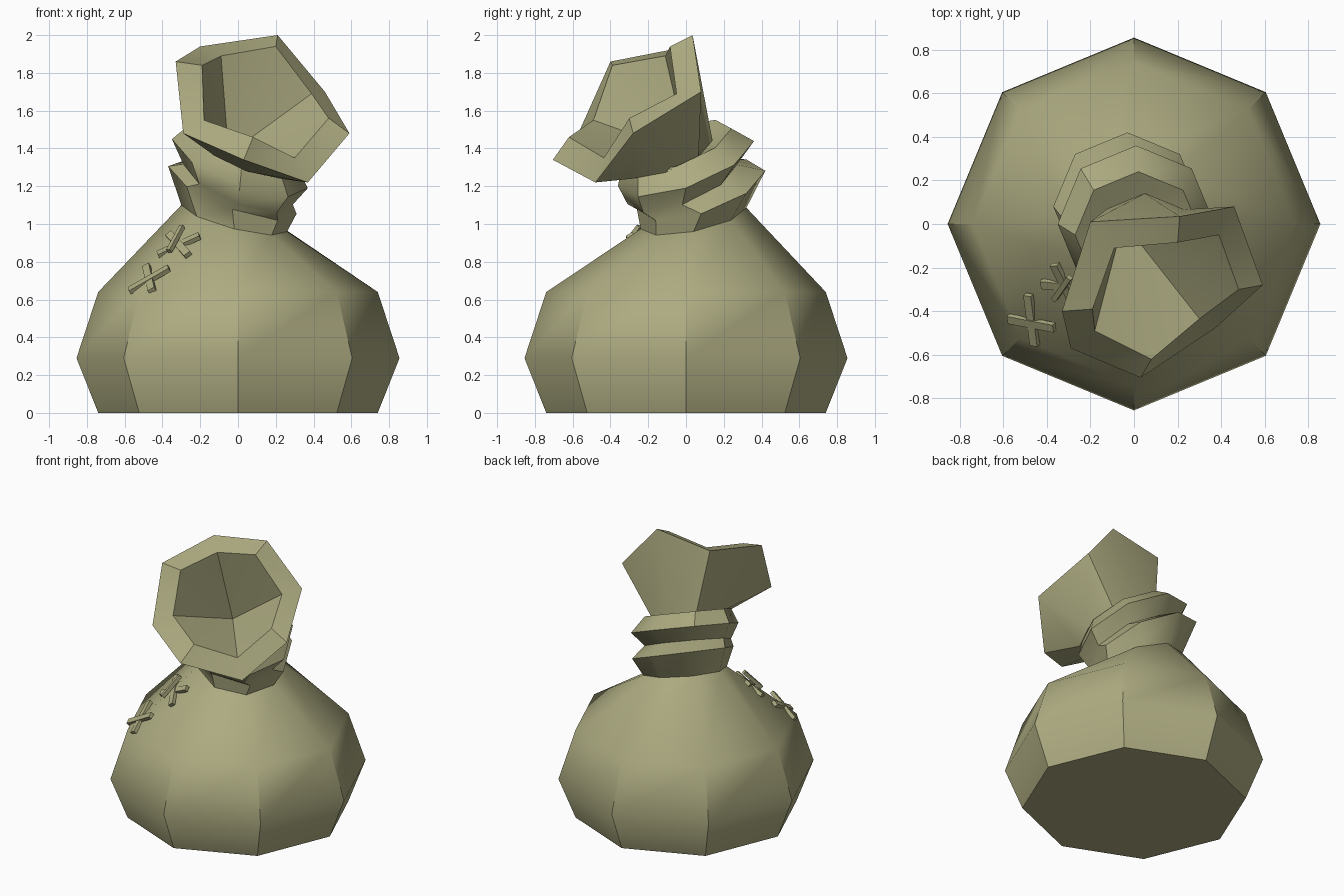
import bpy
import bmesh
import math
from mathutils import Vector, Matrix

cube = bpy.data.objects.get("Cube")
if cube:
    bpy.data.objects.remove(cube, do_unlink=True)

SIDES = 8

cloth = bpy.data.materials.new("khaki_cloth")
cloth.use_nodes = True
khaki = (0.42, 0.41, 0.22, 1)
cloth.diffuse_color = khaki
cloth.node_tree.nodes["Principled BSDF"].inputs["Base Color"].default_value = khaki


def ring(x, y, z, radius, lean_x=0, lean_y=0):
    """Octagon loop lying in a leaning plane."""
    loop = []
    for i in range(SIDES):
        a = math.tau * i / SIDES
        dx, dy = radius * math.cos(a), radius * math.sin(a)
        loop.append(Vector((x + dx, y + dy, z + dx * lean_x + dy * lean_y)))
    return loop


def finish(name, bm, smooth=True):
    mesh = bpy.data.meshes.new(name)
    bm.to_mesh(mesh)
    bm.free()
    mesh.materials.append(cloth)
    obj = bpy.data.objects.new(name, mesh)
    bpy.context.collection.objects.link(obj)
    if smooth:
        bpy.ops.object.select_all(action="DESELECT")
        obj.select_set(True)
        bpy.context.view_layer.objects.active = obj
        bpy.ops.object.shade_smooth_by_angle(angle=math.radians(40))
    return obj


def skin(name, loops, floor=False, apex=None):
    """Bridge loops from first to last, with an optional floor and end point."""
    bm = bmesh.new()
    rows = [[bm.verts.new(p) for p in loop] for loop in loops]
    for low, high in zip(rows, rows[1:]):
        for i in range(SIDES):
            j = (i + 1) % SIDES
            bm.faces.new((low[i], low[j], high[j], high[i]))
    if floor:
        bm.faces.new(rows[0][::-1])
    if apex:
        tip = bm.verts.new(apex)
        for i in range(SIDES):
            bm.faces.new((rows[-1][i], rows[-1][(i + 1) % SIDES], tip))
    return finish(name, bm)


# Sack body up to the leaning neck
neck = ring(-0.02, 0.04, 1.03, 0.28, -0.25, 0.2)
skin("sack_body", [ring(0, 0, 0, 0.74), ring(0, 0, 0.29, 0.855),
                   ring(0, 0, 0.64, 0.74), neck], floor=True)

# Two bulging folds around the neck
throat = ring(0.05, -0.11, 1.36, 0.25, -0.35, 0.33)
skin("neck_folds", [neck,
                    ring(-0.03, 0.08, 1.18, 0.34, -0.37, 0.3),
                    ring(0, -0.02, 1.21, 0.29, -0.37, 0.36),
                    ring(0.01, 0, 1.32, 0.36, -0.36, 0.33),
                    ring(0.02, -0.05, 1.41, 0.29, -0.36, 0.33),
                    throat])

# Flaring mouth with a thick uneven rim and a hollow inside
outer_rim = [(0.59, -0.28, 1.48), (0.46, 0.08, 1.7), (0.21, 0.035, 2), (-0.2, 0.01, 1.94),
             (-0.33, -0.4, 1.86), (-0.29, -0.57, 1.48), (0.03, -0.705, 1.34), (0.37, -0.48, 1.22)]
inner_rim = [(0.48, -0.3, 1.56), (0.39, -0.05, 1.69), (0.2, -0.085, 1.94), (-0.09, -0.11, 1.89),
             (-0.19, -0.39, 1.84), (-0.18, -0.49, 1.55), (0.08, -0.62, 1.46), (0.3, -0.435, 1.35)]
skin("sack_mouth", [throat, outer_rim, inner_rim], apex=(-0.05, 0.01, 1.37))


# Crossed stitches along the front right ridge
def stitch(name, start, end, width=0.04, depth=0.025):
    start, end = Vector(start), Vector(end)
    along = (end - start).normalized()
    out = Vector((-0.5, -0.5, 0.7))
    out = (out - along * out.dot(along)).normalized()
    across = out.cross(along)
    frame = Matrix((along, across, out)).transposed().to_4x4()
    frame.translation = (start + end) / 2 + out * 0.01
    size = Matrix.Diagonal(((end - start).length, width, depth, 1))
    bm = bmesh.new()
    bmesh.ops.create_cube(bm, size=1, matrix=frame @ size)
    finish(name, bm, smooth=False)


stitch("lower_stitch_long", (-0.57, -0.43, 0.64), (-0.36, -0.47, 0.76))
stitch("lower_stitch_cross", (-0.48, -0.32, 0.77), (-0.45, -0.55, 0.64))
stitch("upper_stitch_long", (-0.42, -0.27, 0.83), (-0.2, -0.29, 0.93))
stitch("upper_stitch_cross", (-0.36, -0.18, 0.94), (-0.26, -0.38, 0.83))
stitch("seam_thread", (-0.29, -0.24, 0.98), (-0.36, -0.34, 0.85), width=0.025)
